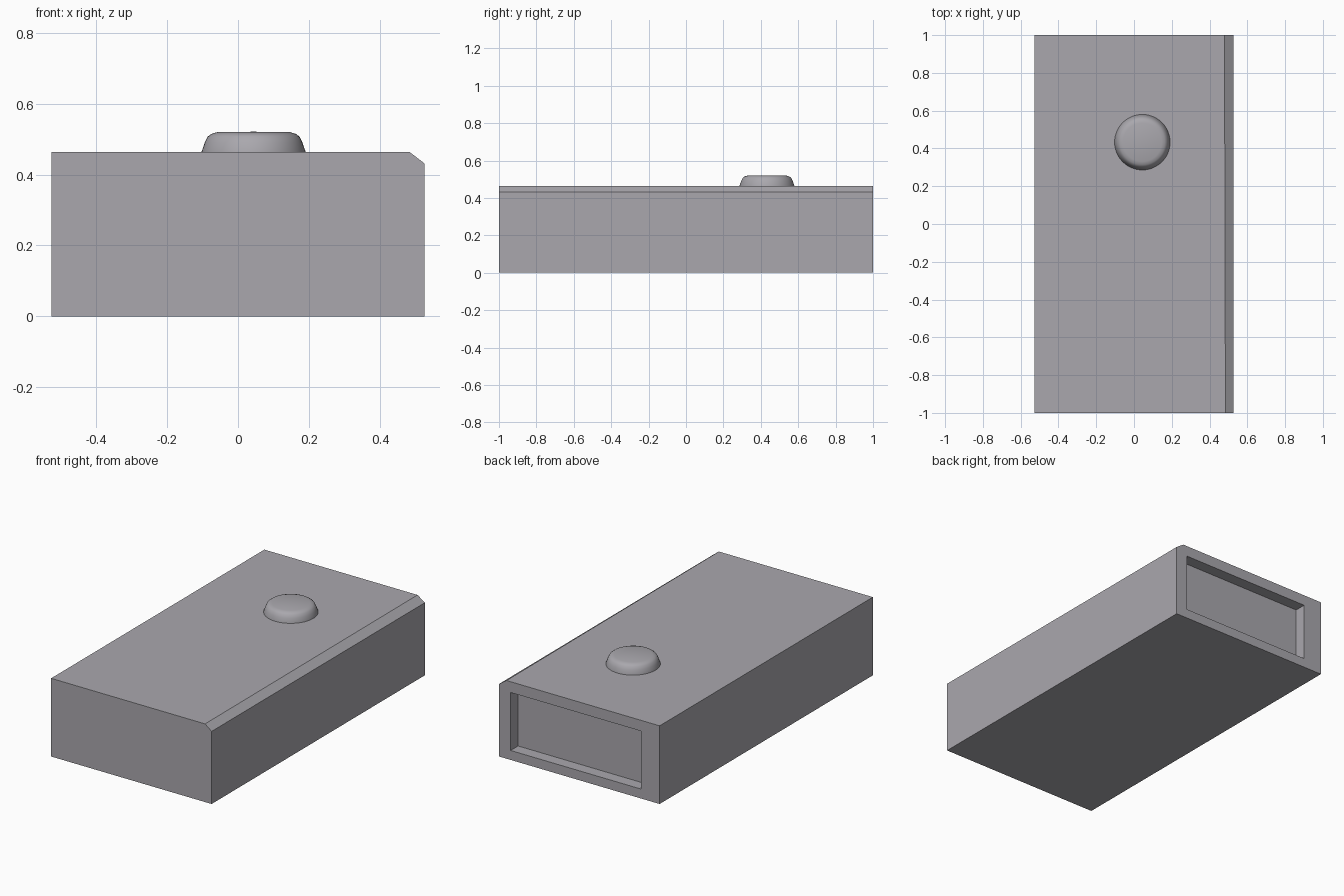
import bpy
import bmesh
import math
from mathutils import Matrix, Vector

old = bpy.data.objects.get("Cube")
if old:
    bpy.data.objects.remove(old, do_unlink=True)

HALF_W, HALF_L, TOP = 0.527, 1.0, 0.464

grey = bpy.data.materials.new("plain_grey")
grey.use_nodes = True
COLOUR = (0.40, 0.39, 0.42, 1.0)
grey.diffuse_color = COLOUR
grey.node_tree.nodes["Principled BSDF"].inputs["Base Color"].default_value = COLOUR


def add_object(name, bm):
    bmesh.ops.recalc_face_normals(bm, faces=bm.faces)
    mesh = bpy.data.meshes.new(name)
    bm.to_mesh(mesh)
    bm.free()
    mesh.materials.append(grey)
    obj = bpy.data.objects.new(name, mesh)
    bpy.context.collection.objects.link(obj)
    return obj


# Body: rectangular section with one chamfered, slightly tapering edge
def section(bm, y, chamfer_x):
    outline = [(-HALF_W, 0), (HALF_W, 0), (HALF_W, 0.431), (chamfer_x, TOP), (-HALF_W, TOP)]
    return [bm.verts.new((x, y, z)) for x, z in outline]


bm = bmesh.new()
front = section(bm, -HALF_L, 0.484)
back = section(bm, HALF_L, 0.479)
bm.faces.new(front)
bm.faces.new(back)
for i in range(len(front)):
    j = (i + 1) % len(front)
    bm.faces.new((front[i], front[j], back[j], back[i]))
body = add_object("body", bm)

# Shallow rectangular recess in the back end
low, high = Vector((-0.405, 0.93, 0.056)), Vector((0.451, 1.1, 0.40))
bm = bmesh.new()
bmesh.ops.create_cube(bm, size=1, matrix=Matrix.LocRotScale((low + high) / 2, None, high - low))
cutter = add_object("recess_cutter", bm)
cutter.hide_render = True
cut = body.modifiers.new("back_recess", 'BOOLEAN')
cut.operation = 'DIFFERENCE'
cut.solver = 'EXACT'
cut.object = cutter
bpy.context.view_layer.objects.active = body
bpy.ops.object.modifier_apply(modifier=cut.name)
bpy.data.objects.remove(cutter, do_unlink=True)

# Button: turned profile with rounded rim and flat top
bm = bmesh.new()
profile = [(0.147, TOP - 0.01), (0.147, TOP), (0.138, 0.49), (0.13, 0.507),
           (0.119, 0.515), (0.102, 0.52), (0, 0.521)]
verts = [bm.verts.new((r, 0, z)) for r, z in profile]
edges = [bm.edges.new(pair) for pair in zip(verts, verts[1:])]
bmesh.ops.spin(bm, geom=verts + edges, cent=(0, 0, 0), axis=(0, 0, 1),
               angle=math.tau, steps=48, use_duplicate=False)
bmesh.ops.remove_doubles(bm, verts=bm.verts, dist=0.0005)
for face in bm.faces:
    face.smooth = True
button = add_object("button", bm)
button.location = (0.044, 0.433, 0)
